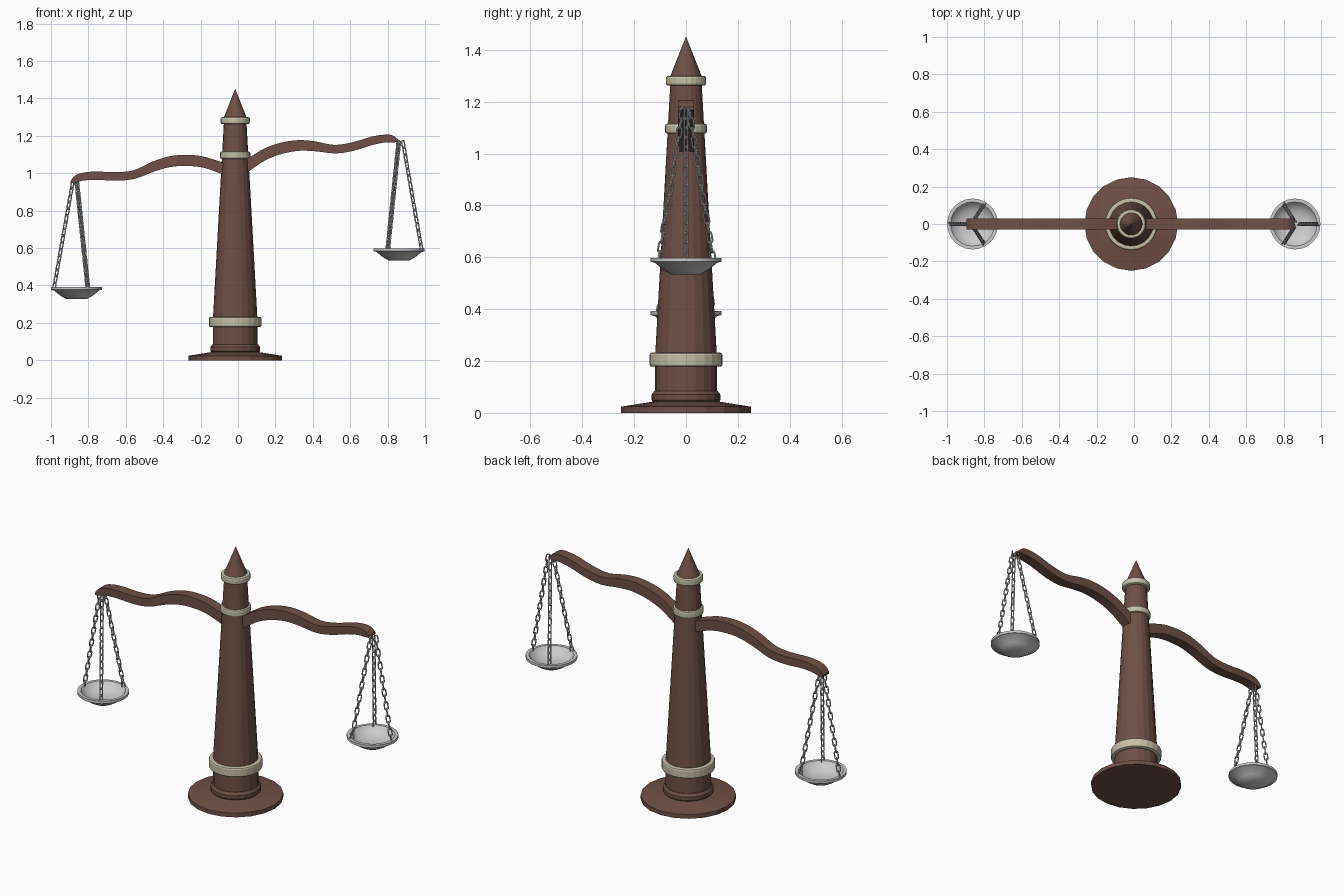
import bpy, bmesh
from math import sin, cos, pi, radians
from mathutils import Vector, Matrix

if "Cube" in bpy.data.objects:
    bpy.data.objects.remove(bpy.data.objects["Cube"])

CX = -0.015          # post axis
PIVOT_Z = 1.037      # beam pivot
TILT = radians(7.2)

def material(name, rgb):
    m = bpy.data.materials.new(name)
    m.diffuse_color = (*rgb, 1)
    m.use_nodes = True
    m.node_tree.nodes["Principled BSDF"].inputs["Base Color"].default_value = m.diffuse_color
    return m

WOOD = material("brown_wood", (0.16, 0.08, 0.062))
CREAM = material("cream_metal", (0.56, 0.53, 0.39))

def make(name, bm, mat=None, smooth=False):
    bmesh.ops.recalc_face_normals(bm, faces=bm.faces)
    me = bpy.data.meshes.new(name)
    bm.to_mesh(me)
    bm.free()
    ob = bpy.data.objects.new(name, me)
    bpy.context.collection.objects.link(ob)
    if mat:
        me.materials.append(mat)
    if smooth:
        bpy.ops.object.select_all(action='DESELECT')
        ob.select_set(True)
        bpy.context.view_layer.objects.active = ob
        bpy.ops.object.shade_smooth_by_angle(angle=radians(35))
    return ob

def lathe(name, profile, loc, n=20, mat=None, closed=False, smooth=False):
    """Revolve (radius, z) points around a vertical axis."""
    bm = bmesh.new()
    rings = []
    for r, z in profile:
        k = n if r > 0 else 1
        rings.append([bm.verts.new((loc[0] + r * cos(2 * pi * i / n),
                                    loc[1] + r * sin(2 * pi * i / n),
                                    loc[2] + z)) for i in range(k)])
    pairs = list(zip(rings, rings[1:]))
    if closed:
        pairs.append((rings[-1], rings[0]))
    for a, b in pairs:
        for i in range(n):
            j = (i + 1) % n
            quad = [a[i % len(a)], a[j % len(a)], b[j % len(b)], b[i % len(b)]]
            bm.faces.new(list(dict.fromkeys(quad)))
    return make(name, bm, mat, smooth)

# Foot, column and pointed finial
lathe("base", [(0, 0), (0.25, 0), (0.25, 0.024), (0.13, 0.043), (0, 0.043)], (CX, 0, 0), mat=WOOD)
lathe("foot_ring", [(0, 0.04), (0.125, 0.04), (0.133, 0.05), (0.133, 0.07),
                    (0.122, 0.085), (0, 0.085)], (CX, 0, 0), mat=WOOD)
lathe("column", [(0, 0.08), (0.119, 0.08), (0.119, 0.22), (0.06, 1.28), (0, 1.28)], (CX, 0, 0), mat=WOOD)
lathe("finial", [(0, 1.28), (0.06, 1.28), (0.06, 1.3), (0, 1.452)], (CX, 0, 0), mat=WOOD)

# Cream bands with rounded edges
for name, r_in, r, z0, z1 in (("lower_band", 0.11, 0.141, 0.178, 0.232),
                              ("middle_band", 0.06, 0.081, 1.077, 1.116),
                              ("upper_band", 0.05, 0.078, 1.262, 1.300)):
    b = 0.009
    lathe(name, [(r_in, z0), (r - b, z0), (r - b * .3, z0 + b * .3), (r, z0 + b),
                 (r, z1 - b), (r - b * .3, z1 - b * .3), (r - b, z1), (r_in, z1)],
          (CX, 0, 0), n=24, mat=CREAM, closed=True)

# Wavy beam arms: (distance from post, height, thickness) mirrored, then tilted
ARM = [(0.03, -0.025, 0.07), (0.09, 0.008, 0.066), (0.17, 0.045, 0.062), (0.26, 0.065, 0.060),
       (0.35, 0.068, 0.057), (0.44, 0.052, 0.054), (0.54, 0.024, 0.046), (0.64, 0.026, 0.046),
       (0.74, 0.043, 0.045), (0.81, 0.047, 0.042), (0.855, 0.040, 0.038), (0.883, 0.026, 0.012)]

def spline(pts, steps=3):
    v = [Vector(p) for p in pts]
    out = []
    for i in range(len(v) - 1):
        a, b, c, d = v[max(i - 1, 0)], v[i], v[i + 1], v[min(i + 2, len(v) - 1)]
        for s in range(steps):
            t = s / steps
            out.append(0.5 * (2 * b + (c - a) * t + (2 * a - 5 * b + 4 * c - d) * t * t
                              + (3 * b - a - 3 * c + d) * t ** 3))
    return out + [v[-1]]

for side, name in ((-1, "left_arm"), (1, "right_arm")):
    bm = bmesh.new()
    rings = [[bm.verts.new((side * u, y, w + h * t / 2))
              for y, h in ((-.03, -1), (.03, -1), (.03, 1), (-.03, 1))]
             for u, w, t in spline(ARM)]
    for a, b in zip(rings, rings[1:]):
        for i in range(4):
            bm.faces.new((a[i], a[(i + 1) % 4], b[(i + 1) % 4], b[i]))
    bm.faces.new(rings[0])
    bm.faces.new(rings[-1])
    bm.transform(Matrix.Translation((CX, 0, PIVOT_Z)) @ Matrix.Rotation(-TILT, 4, 'Y'))
    make(name, bm, WOOD, smooth=True)

# Chain link: stadium-shaped loop of round wire, long axis on z
def add_link(bm, mat, half=0.013, rad=0.0095, wire=0.0036, sides=6):
    path = []
    for k in range(12):
        a = pi * (k if k < 6 else k - 6) / 5 + (0 if k < 6 else pi)
        n = Vector((cos(a), 0, sin(a)))
        path.append((n * rad + Vector((0, 0, half if k < 6 else -half)), n))
    rings = []
    for c, n in path:
        rings.append([bm.verts.new(mat @ (c + wire * (n * cos(2 * pi * i / sides)
                      + Vector((0, sin(2 * pi * i / sides), 0))))) for i in range(sides)])
    for k, a in enumerate(rings):
        b = rings[(k + 1) % 12]
        for i in range(sides):
            j = (i + 1) % sides
            bm.faces.new((a[i], a[j], b[j], b[i]))

def chain(name, top, bottom, links=16):
    bm = bmesh.new()
    d = bottom - top
    turn = d.to_track_quat('Z', 'Y').to_matrix().to_4x4()
    for i in range(links):
        p = top + d * ((i + 0.5) / links)
        add_link(bm, Matrix.Translation(p) @ turn @ Matrix.Rotation(pi / 2 * (i % 2) + pi / 4, 4, 'Z'))
    make(name, bm, smooth=True)

# Pans, each hanging on three chains
PAN = [(0, 0), (0.055, 0), (0.085, 0.017), (0.122, 0.047), (0.136, 0.05), (0.136, 0.065),
       (0.118, 0.065), (0.105, 0.047), (0.08, 0.03), (0.05, 0.02), (0, 0.018)]
for side, label, x, z, tip in ((-1, "left", -0.863, 0.327, 0.955), (1, "right", 0.861, 0.533, 1.172)):
    lathe(label + "_pan", PAN, (x, 0, z), n=24, smooth=True)
    for k in range(3):
        a = 2 * pi * k / 3
        d = Vector((side * cos(a), sin(a), 0))
        chain(f"{label}_chain_{k + 1}", Vector((x + side * 0.006, 0, tip)) + d * 0.014,
              Vector((x, 0, z + 0.052)) + d * 0.122)
